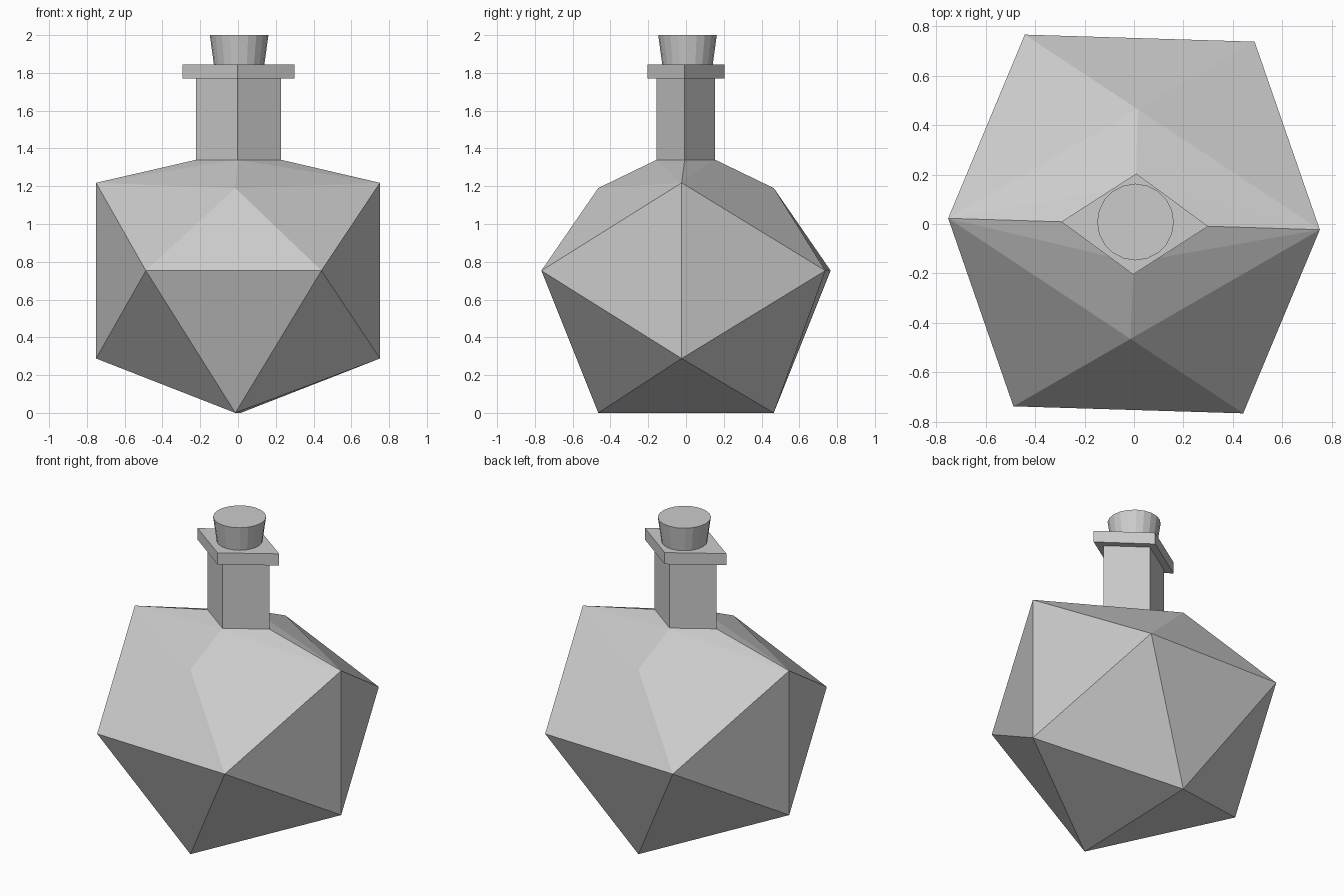
import bpy, bmesh
from math import radians
from mathutils import Matrix

if "Cube" in bpy.data.objects:
    bpy.data.objects.remove(bpy.data.objects["Cube"])

R = Matrix.Rotation(radians(-1.75), 4, 'Z')


def finish(bm, name, matrix=Matrix()):
    bm.transform(matrix)
    bmesh.ops.recalc_face_normals(bm, faces=bm.faces)
    me = bpy.data.meshes.new(name)
    bm.to_mesh(me)
    bm.free()
    ob = bpy.data.objects.new(name, me)
    bpy.context.collection.objects.link(ob)
    return ob


def diamond(bm, rx, ry, z):
    return [bm.verts.new((x + 0.003, y, z)) for x, y in ((rx, 0), (0, ry), (-rx, 0), (0, -ry))]


# Bottle body: icosahedron with its top edge pushed down around the neck
bm = bmesh.new()
a, b, c = 0.465, 0.752, 0.753
for s in (-1, 1):
    bm.verts.new((0, s * a, 0))
    bm.verts.new((0, s * a, 1.19))
    for t in (-1, 1):
        bm.verts.new((s * a, t * b, c))
        bm.verts.new((s * b, 0, c + t * a))
ring = diamond(bm, 0.225, 0.155, 1.34)
bmesh.ops.convex_hull(bm, input=bm.verts[:])
bmesh.ops.delete(bm, geom=[f for f in bm.faces if all(v.co.z > 1.33 for v in f.verts)],
                 context='FACES')

# Neck and collar continue upward from the body's opening
for rx, ry, z in ((0.225, 0.155, 1.77), (0.297, 0.204, 1.77), (0.297, 0.204, 1.845)):
    new = diamond(bm, rx, ry, z)
    for i in range(4):
        j = (i + 1) % 4
        bm.faces.new((ring[i], ring[j], new[j], new[i]))
    ring = new
bm.faces.new(ring)
loose = [e for e in bm.edges if not e.link_faces]
bmesh.ops.delete(bm, geom=loose, context='EDGES')
finish(bm, "bottle", R)

# Tapered stopper
bm = bmesh.new()
bmesh.ops.create_cone(bm, cap_ends=True, segments=20, radius1=0.133, radius2=0.155, depth=0.16)
finish(bm, "stopper", Matrix.Translation((0.006, 0.008, 1.92)))
